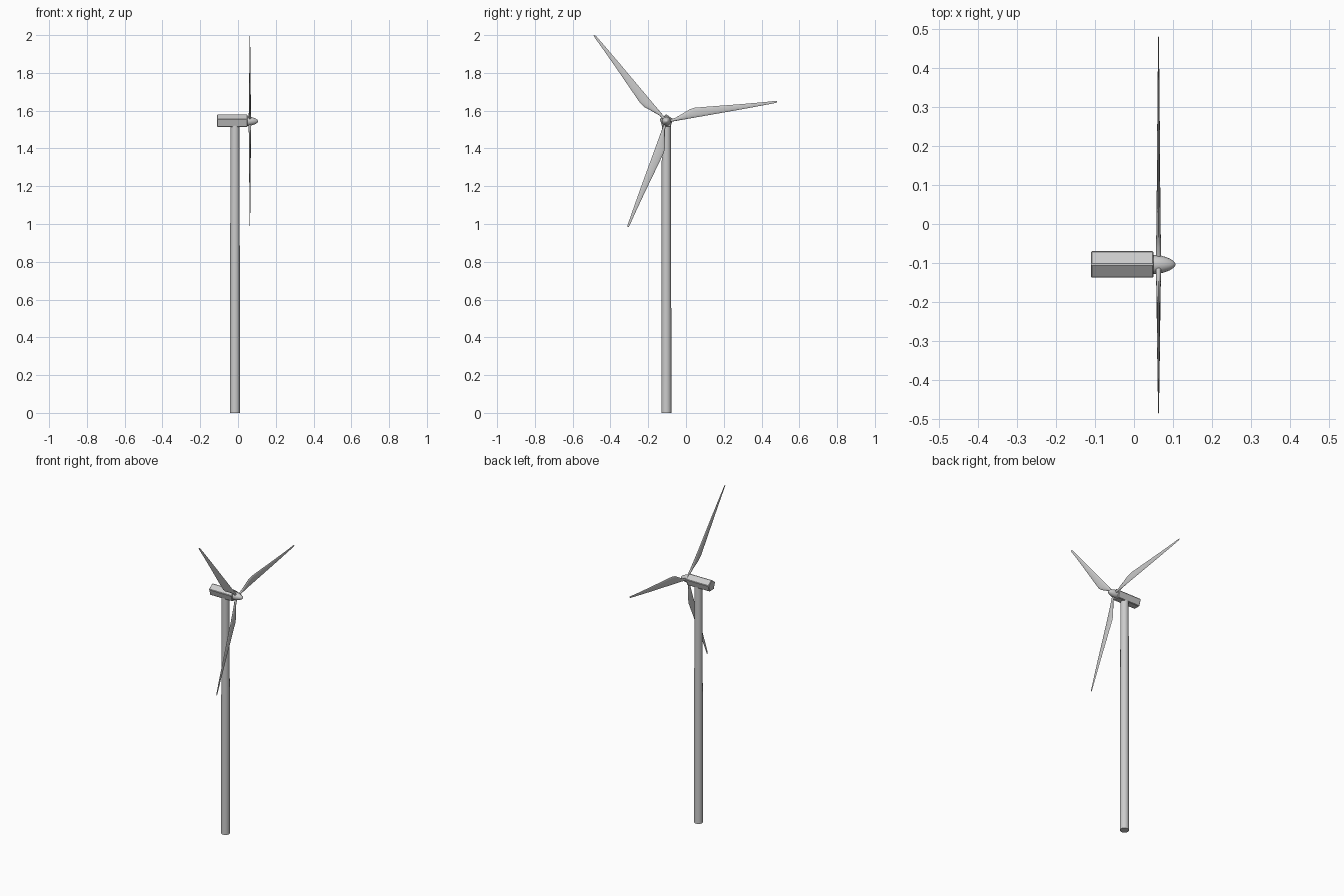
import bpy, bmesh, math
from math import cos, sin, pi, radians
from mathutils import Vector, Matrix

if "Cube" in bpy.data.objects:
    bpy.data.objects.remove(bpy.data.objects["Cube"])

HUB = Vector((0.063, -0.104, 1.544))


def loft(name, rings, smooth=None):
    """Skin a list of equal-length point rings and cap both ends."""
    bm = bmesh.new()
    loops = [[bm.verts.new(p) for p in ring] for ring in rings]
    n = len(loops[0])
    for a, b in zip(loops, loops[1:]):
        for i in range(n):
            j = (i + 1) % n
            bm.faces.new((a[i], a[j], b[j], b[i]))
    bm.faces.new(loops[0][::-1])
    bm.faces.new(loops[-1])
    bmesh.ops.recalc_face_normals(bm, faces=bm.faces)
    me = bpy.data.meshes.new(name)
    bm.to_mesh(me)
    bm.free()
    ob = bpy.data.objects.new(name, me)
    bpy.context.collection.objects.link(ob)
    if smooth:
        bpy.ops.object.select_all(action='DESELECT')
        ob.select_set(True)
        bpy.context.view_layer.objects.active = ob
        bpy.ops.object.shade_smooth_by_angle(angle=radians(smooth))
    return ob


def ring_x(x, r, sides):
    """Ring around the rotor axis with one corner pointing up."""
    return [(x, HUB.y + r * sin(2 * pi * i / sides), HUB.z + r * cos(2 * pi * i / sides))
            for i in range(sides)]


def ring_z(z, r, sides):
    return [(-0.016 + r * cos(2 * pi * i / sides), HUB.y + r * sin(2 * pi * i / sides), z)
            for i in range(sides)]


# Tower: slightly tapered tube
loft("tower", [ring_z(0, 0.027, 16), ring_z(1.53, 0.024, 16)], smooth=30)

# Nacelle: five-sided housing with a ridge on top
nacelle = loft("nacelle", [ring_x(-0.111, 0.0368, 5), ring_x(0.05, 0.0368, 5)])
bevel = nacelle.modifiers.new("soft_edges", 'BEVEL')
bevel.width = 0.003
bevel.segments = 1

# Spinner: rounded nose cone
nose = [(0.045, 0.024), (0.058, 0.024), (0.07, 0.0225), (0.082, 0.019),
        (0.093, 0.0145), (0.101, 0.009), (0.1055, 0.004), (0.107, 0.0008)]
loft("spinner", [ring_x(x, r, 16) for x, r in nose], smooth=40)

# Blades: (distance, trailing edge, leading edge, half thickness)
stations = [(0.010, -0.007, 0.007, 0.007), (0.045, -0.007, 0.008, 0.0065),
            (0.065, -0.007, 0.015, 0.006), (0.095, -0.007, 0.026, 0.0055),
            (0.130, -0.007, 0.040, 0.005), (0.160, -0.007, 0.0445, 0.0048),
            (0.240, -0.007, 0.037, 0.0042), (0.400, -0.007, 0.021, 0.003),
            (0.520, -0.006, 0.0105, 0.0018), (0.585, -0.005, 0.006, 0.001),
            (0.595, -0.002, 0.004, 0.0006)]
SIDES = 12
for k in range(3):
    turn = Matrix.Rotation(radians(10 + 120 * k), 3, 'X')
    rings = []
    for d, lo, hi, t in stations:
        mid, half = (lo + hi) / 2, (hi - lo) / 2
        rings.append([HUB + turn @ Vector((t * sin(2 * pi * i / SIDES), d,
                                           mid + half * cos(2 * pi * i / SIDES)))
                      for i in range(SIDES)])
    loft(f"blade_{k + 1}", rings, smooth=50)
